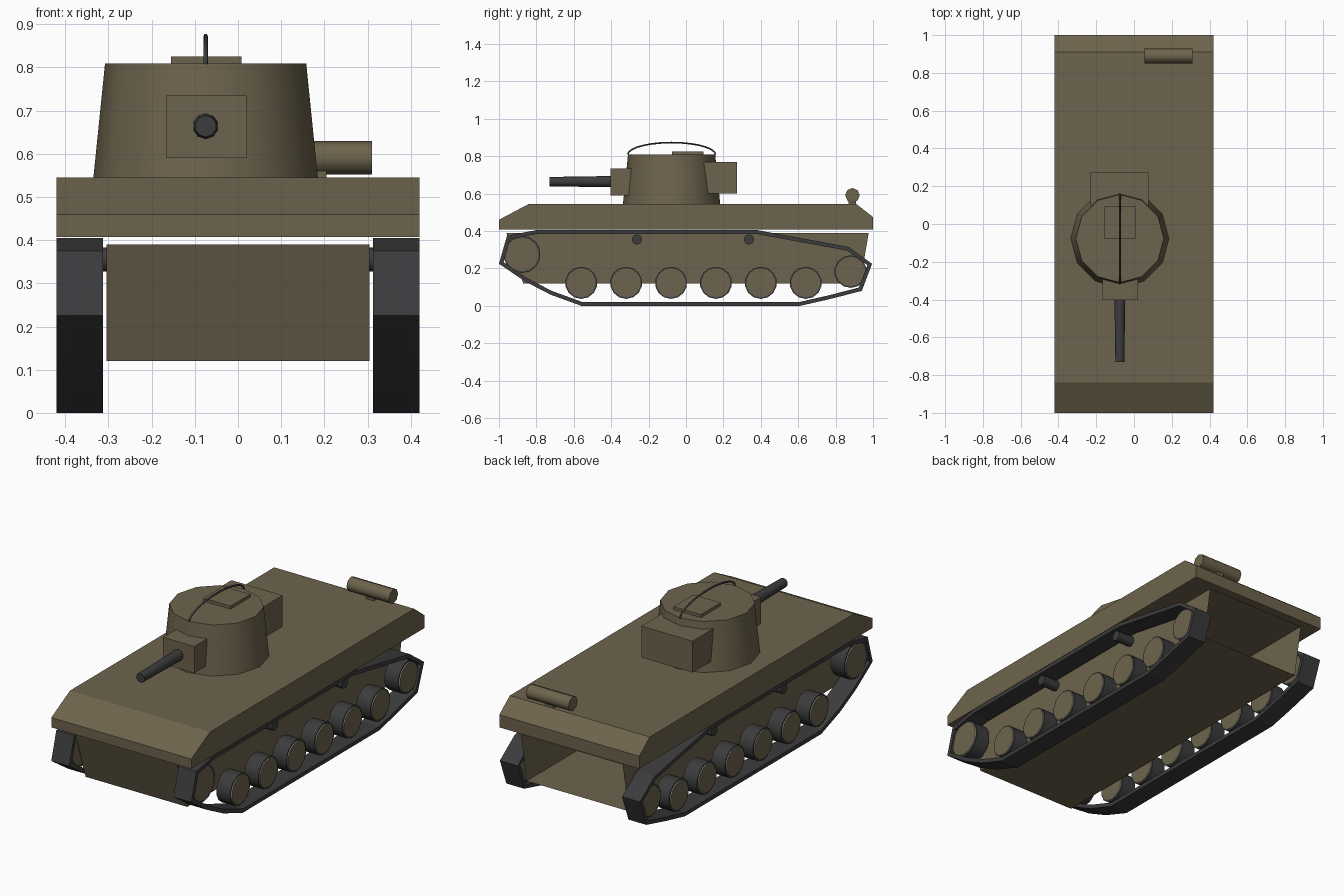
import bpy, bmesh, math
from mathutils import Matrix, Vector

if "Cube" in bpy.data.objects:
    bpy.data.objects.remove(bpy.data.objects["Cube"])


def material(name, rgb):
    m = bpy.data.materials.new(name)
    m.diffuse_color = (*rgb, 1)
    m.use_nodes = True
    m.node_tree.nodes["Principled BSDF"].inputs["Base Color"].default_value = m.diffuse_color
    return m


OLIVE = material("olive paint", (0.155, 0.127, 0.074))
DARK = material("dark rubber and steel", (0.045, 0.045, 0.047))
PALE = material("pale wheel rim", (0.75, 0.75, 0.72))


def finish(name, bm, mats, smooth=False, mirror=False):
    bmesh.ops.recalc_face_normals(bm, faces=bm.faces)
    me = bpy.data.meshes.new(name)
    bm.to_mesh(me)
    bm.free()
    for m in mats:
        me.materials.append(m)
    if smooth:
        for p in me.polygons:
            p.use_smooth = True
        me.set_sharp_from_angle(angle=math.radians(46))
    ob = bpy.data.objects.new(name, me)
    bpy.context.collection.objects.link(ob)
    if mirror:
        ob.modifiers.new("mirror", 'MIRROR').use_mirror_merge = False
    return ob


def extrude_profile(name, pts, x0, x1, mat, open_edges=()):
    """Extrude a closed (y, z) profile along x, leaving chosen sides open."""
    bm = bmesh.new()
    a = [bm.verts.new((x0, y, z)) for y, z in pts]
    b = [bm.verts.new((x1, y, z)) for y, z in pts]
    bm.faces.new(a)
    bm.faces.new(b[::-1])
    n = len(pts)
    for i in range(n):
        if i not in open_edges:
            j = (i + 1) % n
            bm.faces.new((a[i], b[i], b[j], a[j]))
    return finish(name, bm, [mat])


def box(name, x, y, z, mat):
    return extrude_profile(name, [(y[0], z[0]), (y[1], z[0]), (y[1], z[1]), (y[0], z[1])],
                           x[0], x[1], mat)


def add_cone(bm, p0, p1, r0, r1, sides):
    p0, p1 = Vector(p0), Vector(p1)
    d = p1 - p0
    mat = Matrix.Translation((p0 + p1) / 2) @ d.to_track_quat('Z', 'Y').to_matrix().to_4x4()
    return bmesh.ops.create_cone(bm, cap_ends=True, segments=sides, radius1=r0, radius2=r1,
                                 depth=d.length, matrix=mat)['verts']


def cone(name, p0, p1, r0, r1, sides, mat, mirror=False):
    bm = bmesh.new()
    add_cone(bm, p0, p1, r0, r1, sides)
    return finish(name, bm, [mat], True, mirror)


# Hulls: the lower tub is open at the rear
extrude_profile("lower_hull", [(-0.96, 0.39), (-0.87, 0.12), (0.93, 0.12), (0.977, 0.39)],
                -0.305, 0.305, OLIVE, open_edges=(2,))
extrude_profile("upper_hull", [(-1, 0.407), (1, 0.407), (1, 0.475), (0.91, 0.545),
                               (-0.84, 0.545), (-1, 0.46)], -0.42, 0.42, OLIVE)

# Turret with gun, rear box, hatch
TX, TY = -0.075, -0.077
bm = bmesh.new()
bmesh.ops.create_cone(bm, cap_ends=True, segments=12, radius1=0.26, radius2=0.233, depth=0.265,
                      matrix=Matrix.Translation((TX, TY, 0.677)))
finish("turret", bm, [OLIVE], True)
box("turret_rear_box", (-0.23, 0.077), (0.02, 0.272), (0.6, 0.77), OLIVE)
box("gun_mantlet", (-0.167, 0.02), (-0.403, -0.25), (0.59, 0.735), OLIVE)
box("turret_hatch", (-0.155, 0.008), (-0.076, 0.094), (0.80, 0.826), OLIVE)
cone("gun_barrel", (TX, -0.40, 0.664), (TX, -0.73, 0.664), 0.03, 0.025, 10, DARK)

# Arched aerial rail over the turret roof
cu = bpy.data.curves.new("aerial_rail", 'CURVE')
cu.dimensions = '3D'
cu.bevel_depth = 0.005
cu.bevel_resolution = 1
sp = cu.splines.new('POLY')
sp.points.add(14)
for i, p in enumerate(sp.points):
    t = math.pi * i / 14
    p.co = (TX, TY - 0.235 * math.cos(t), 0.808 + 0.065 * math.sin(t), 1)
cu.materials.append(DARK)
bpy.context.collection.objects.link(bpy.data.objects.new("aerial_rail", cu))

# Exhaust silencer on a small bracket
cone("exhaust_silencer", (0.055, 0.89, 0.591), (0.31, 0.89, 0.591), 0.039, 0.039, 8, OLIVE)
box("exhaust_bracket", (0.16, 0.205), (0.87, 0.91), (0.54, 0.57), OLIVE)

# Track bands: closed loop with an inward offset
loop = [(-1, 0.225), (-0.957, 0.375), (-0.80, 0.405), (0.38, 0.405), (0.87, 0.315),
        (0.995, 0.225), (0.94, 0.08), (0.765, 0.035), (0.61, 0), (-0.56, 0),
        (-0.725, 0.06), (-0.86, 0.13)]
pts = [Vector(p) for p in loop]
n = len(pts)
bm = bmesh.new()
rings = []
for i, p in enumerate(pts):
    d0 = (p - pts[i - 1]).normalized()
    d1 = (pts[(i + 1) % n] - p).normalized()
    nrm = Vector((d0.y + d1.y, -d0.x - d1.x)).normalized()
    q = p + nrm * 0.021 / max(0.5, nrm.dot(Vector((d0.y, -d0.x))))
    rings.append([bm.verts.new((x, v.x, v.y)) for x, v in
                  ((0.313, p), (0.42, p), (0.42, q), (0.313, q))])
for i in range(n):
    a, b = rings[i], rings[(i + 1) % n]
    for k in range(4):
        m = (k + 1) % 4
        bm.faces.new((a[k], a[m], b[m], b[k]))
finish("track_band", bm, [DARK], mirror=True)


# Wheels: dark tyre with an olive disc whose thin rim is pale
def wheel(name, y, z, r):
    bm = bmesh.new()
    add_cone(bm, (0.322, y, z), (0.405, y, z), r, r, 14)
    old = set(bm.faces)
    add_cone(bm, (0.318, y, z), (0.409, y, z), r * 0.91, r * 0.91, 14)
    bm.normal_update()
    for f in bm.faces:
        if f not in old:
            f.material_index = 1 if abs(f.normal.x) > 0.5 else 2
    finish(name, bm, [DARK, OLIVE, PALE], True, True)


for i in range(6):
    wheel(f"road_wheel_{i + 1}", -0.56 + 0.24 * i, 0.123, 0.086)
wheel("drive_wheel", -0.877, 0.275, 0.1)
wheel("idler_wheel", 0.88, 0.183, 0.087)
for i, y in enumerate((-0.262, 0.337)):
    cone(f"return_roller_{i + 1}", (0.305, y, 0.355), (0.405, y, 0.355), 0.028, 0.028, 8,
         DARK, True)
